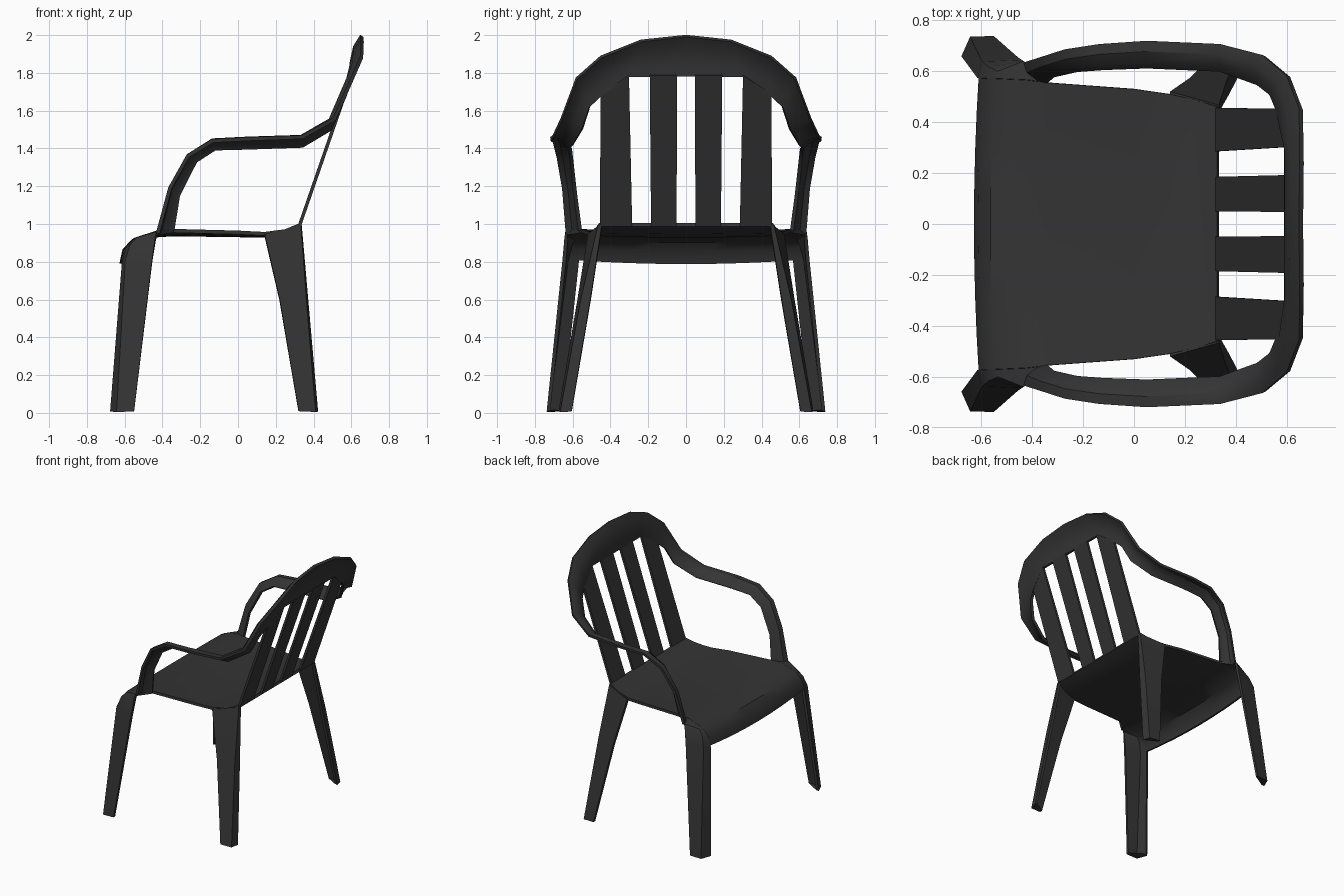
import bpy, bmesh
from mathutils import Vector

plastic = bpy.data.materials.new("dark grey plastic")
plastic.diffuse_color = (0.034, 0.034, 0.034, 1)


def shell(name, rows, thick=0.02, cap=False):
    """Skin a grid of points and give it thickness."""
    bm = bmesh.new()
    grid = [[bm.verts.new(p) for p in r] for r in rows]
    for a, b in zip(grid, grid[1:]):
        for i in range(len(a) - 1):
            bm.faces.new((a[i], a[i + 1], b[i + 1], b[i]))
    if cap:
        bm.faces.new(grid[0])
    bmesh.ops.remove_doubles(bm, verts=bm.verts, dist=0.0005)
    bmesh.ops.recalc_face_normals(bm, faces=bm.faces)
    me = bpy.data.meshes.new(name)
    bm.to_mesh(me)
    bm.free()
    ob = bpy.data.objects.new(name, me)
    bpy.context.collection.objects.link(ob)
    me.materials.append(plastic)
    mod = ob.modifiers.new("thickness", "SOLIDIFY")
    mod.thickness, mod.offset = thick, 0
    bpy.ops.object.select_all(action='DESELECT')
    bpy.context.view_layer.objects.active = ob
    ob.select_set(True)
    bpy.ops.object.modifier_apply(modifier=mod.name)
    bpy.ops.object.shade_smooth_by_angle(angle=0.6)
    return ob


def flip(p):
    return (p[0], -p[1], p[2])


def pair(name, rows, **kw):
    shell(name + "_left", rows, **kw)
    shell(name + "_right", [[flip(p) for p in r] for r in rows], **kw)


# Seat: dished sheet with rolled front apron (x, half width, centre z, edge z)
stations = [(-0.60, 0.575, 0.79, 0.81), (-0.585, 0.57, 0.86, 0.87),
            (-0.54, 0.57, 0.91, 0.92), (-0.42, 0.565, 0.94, 0.958),
            (-0.34, 0.555, 0.945, 0.964), (0.0, 0.53, 0.94, 0.955),
            (0.14, 0.51, 0.938, 0.948), (0.25, 0.485, 0.957, 0.962),
            (0.33, 0.46, 0.995, 0.995)]
cols = [i / 4 for i in range(-4, 5)]
seat = []
for x, w, zc, ze in stations:
    bow = 0.018 if x < -0.5 else 0
    seat.append([(x - bow * (1 - t * t), w * t, zc + (ze - zc) * t * t) for t in cols])
shell("seat", seat)

# Front legs: angled channel rising into the seat corner
pair("front_leg", [
    [(-0.668, 0.655, 0.01), (-0.638, 0.728, 0.01), (-0.55, 0.728, 0.01)],
    [(-0.605, 0.57, 0.80), (-0.59, 0.63, 0.81), (-0.455, 0.645, 0.80)],
    [(-0.585, 0.57, 0.87), (-0.565, 0.61, 0.885), (-0.437, 0.635, 0.92)],
    [(-0.54, 0.57, 0.92), (-0.53, 0.595, 0.922), (-0.43, 0.635, 0.95)],
    [(-0.42, 0.565, 0.958), (-0.425, 0.60, 0.955), (-0.43, 0.635, 0.95)],
    [(-0.34, 0.555, 0.964), (-0.385, 0.595, 0.957), (-0.43, 0.635, 0.95)],
], cap=True)

# Rear legs: wide side flange and narrow back flange
pair("rear_leg", [
    [(0.32, 0.665, 0.01), (0.405, 0.66, 0.01), (0.415, 0.605, 0.01)],
    [(0.22, 0.565, 0.60), (0.355, 0.55, 0.60), (0.362, 0.505, 0.60)],
    [(0.14, 0.51, 0.945), (0.325, 0.46, 0.99), (0.328, 0.445, 0.99)],
], cap=True)

# Arms and top rail: one continuous crowned band (inner edge, outer edge)
half = [((-0.34, 0.56, 0.964), (-0.425, 0.635, 0.95)),
        ((-0.31, 0.585, 1.15), (-0.36, 0.655, 1.19)),
        ((-0.22, 0.605, 1.33), (-0.265, 0.685, 1.36)),
        ((-0.12, 0.612, 1.395), (-0.135, 0.705, 1.44)),
        ((0.05, 0.618, 1.40), (0.05, 0.718, 1.45)),
        ((0.34, 0.605, 1.41), (0.34, 0.705, 1.46)),
        ((0.49, 0.55, 1.50), (0.51, 0.66, 1.555)),
        ((0.54, 0.51, 1.62), (0.605, 0.58, 1.77)),
        ((0.565, 0.45, 1.675), (0.655, 0.45, 1.885)),
        ((0.598, 0.30, 1.78), (0.658, 0.24, 1.97)),
        ((0.598, 0.0, 1.78), (0.655, 0.0, 1.996))]
band = half + [(flip(i), flip(o)) for i, o in reversed(half[:-1])]
band = [(Vector(i), Vector(o)) for i, o in band]
rows = []
for k, (i, o) in enumerate(band):
    a, b = band[max(k - 1, 0)], band[min(k + 1, len(band) - 1)]
    tangent = (b[0] + b[1]) - (a[0] + a[1])
    crown = tangent.cross(o - i).normalized() * 0.02
    rows.append([i, i.lerp(o, 0.3) + crown * 0.8, i.lerp(o, 0.7) + crown, o])
shell("arms_and_top_rail", rows)


# Back slats: (bottom y range, top y range, top z at each side)
def back(y, z):
    return (0.325 + (z - 0.99) * 0.347, y, z)


for name, b0, b1, t0, t1, z0, z1 in [
        ("inner_slat", 0.05, 0.185, 0.047, 0.192, 1.79, 1.79),
        ("outer_slat", 0.285, 0.455, 0.302, 0.453, 1.79, 1.69)]:
    pair(name, [[back(b0, 0.99), back(b1, 0.99)],
                [back(t0, z0), back(t1, z1)]], thick=0.018)
